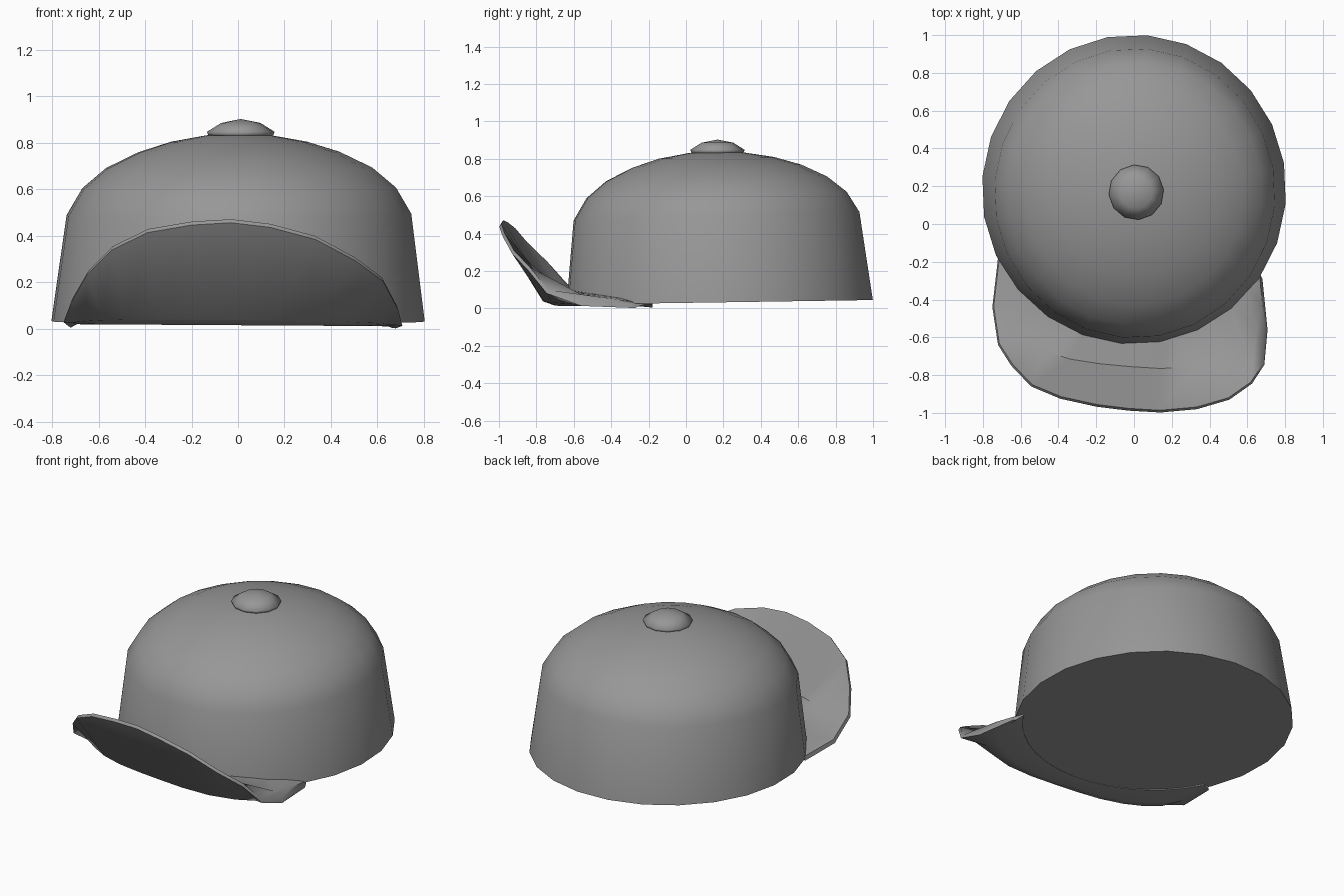
import bpy, bmesh, math
from mathutils import Vector

if "Cube" in bpy.data.objects:
    bpy.data.objects.remove(bpy.data.objects["Cube"])

grey = bpy.data.materials.new("dark_grey")
grey.diffuse_color = (.31, .31, .31, 1)
grey.use_nodes = True
grey.node_tree.nodes["Principled BSDF"].inputs["Base Color"].default_value = grey.diffuse_color


def make_object(name, bm, angle=40):
    bmesh.ops.recalc_face_normals(bm, faces=bm.faces)
    mesh = bpy.data.meshes.new(name)
    bm.to_mesh(mesh)
    bm.free()
    mesh.materials.append(grey)
    ob = bpy.data.objects.new(name, mesh)
    bpy.context.collection.objects.link(ob)
    bpy.ops.object.select_all(action='DESELECT')
    ob.select_set(True)
    bpy.context.view_layer.objects.active = ob
    bpy.ops.object.shade_smooth_by_angle(angle=math.radians(angle))
    return ob


def lathe(name, profile, sides, start, angle=40):
    """Revolve (x radius, y radius, y centre, z, tilt) rings; last is the pole."""
    bm = bmesh.new()
    rings = []
    for rx, ry, cy, z, tilt in profile[:-1]:
        ring = []
        for i in range(sides):
            a = math.radians(start) + math.tau * i / sides
            x, y = rx * math.cos(a), ry * math.sin(a)
            ring.append(bm.verts.new((x, y + cy, z + tilt * (y + .5 * x))))
        rings.append(ring)
    pole = bm.verts.new((0, profile[-1][2], profile[-1][3]))
    bm.faces.new(rings[0])
    for i in range(sides):
        j = (i + 1) % sides
        for lo, hi in zip(rings, rings[1:]):
            bm.faces.new((lo[i], lo[j], hi[j], hi[i]))
        bm.faces.new((rings[-1][i], rings[-1][j], pole))
    return make_object(name, bm, angle)


# Crown: closed dome whose upper rings lean slightly forward
crown = lathe("crown", [(.806, .822, .18, .033, .015), (.744, .767, .163, .493, .03),
                        (.677, .698, .163, .607, .025), (.575, .593, .163, .693, .022),
                        (.437, .455, .163, .76, .02), (.295, .31, .163, .805, .015),
                        (.14, .145, .163, .833, .01), (0, 0, .163, .84, 0)], 24, 10)
crown.rotation_euler = (0, .008, 0)

# Button on top
button = lathe("top_button", [(.138, .138, 0, .828, 0), (.146, .146, 0, .848, 0),
                              (.085, .085, 0, .886, 0), (0, 0, 0, .903, 0)], 12, 5, 85)
button.location = (.012, .168, 0)

# Brim: upturned edge, bend line and crown line, left to right
edge = [(-.72, -.18, .03), (-.75, -.44, .05), (-.72, -.64, .13), (-.65, -.75, .25),
        (-.545, -.86, .355), (-.39, -.925, .43), (-.2, -.967, .462), (-.03, -.988, .472),
        (.14, -.998, .452), (.335, -.98, .40), (.505, -.93, .31), (.625, -.845, .222),
        (.69, -.745, .10), (.707, -.56, .035), (.68, -.29, .025)]
bend = [(-.70, -.18), (-.71, -.40), (-.66, -.54), (-.585, -.61), (-.48, -.67),
        (-.34, -.715), (-.18, -.74), (-.02, -.755), (.14, -.765), (.32, -.755),
        (.475, -.71), (.58, -.645), (.648, -.56), (.68, -.44), (.665, -.27)]
bm = bmesh.new()
loops = []
for i, ((ex, ey, ez), (bx, by)) in enumerate(zip(edge, bend)):
    w = math.sin(math.pi * i / 14) ** .7
    a = math.radians(-62 + 120 * i / 14)
    ix, iy = .765 * math.sin(a), .18 - .765 * math.cos(a)
    fx, fy = bx + .35 * (ix - bx), by + .35 * (iy - by)
    low = max(.003, ez - .015 - .01 * (1 - w))
    lift = .022 - .01 * bx
    section = [(ex * .99, ey + .012 * w, ez),                       # top side
               (bx, by, .03 + .08 * w), (ix, iy, .03 + .065 * w),
               (ix, iy, .02), (fx, fy, .016 - .008 * ix),           # underside
               (bx, by, lift - .012 + .03 * w), (ex, ey, low)]
    loops.append([bm.verts.new(p) for p in section])
for a, b in zip(loops, loops[1:]):
    for k in range(7):
        m = (k + 1) % 7
        bm.faces.new((a[k], a[m], b[m], b[k]))
bm.faces.new(loops[0])
bm.faces.new(loops[-1])
brim = make_object("brim", bm, 50)
